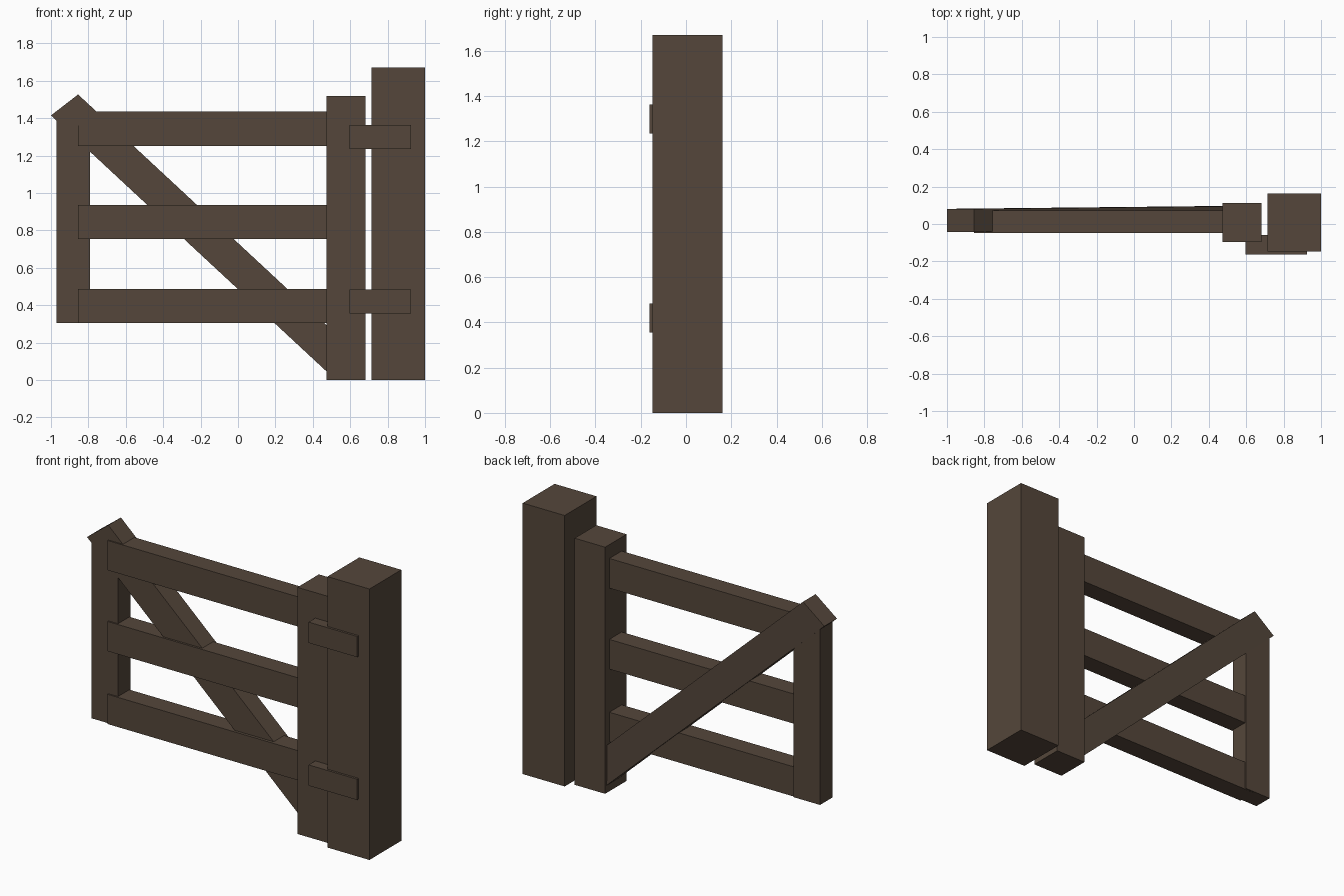
import bpy
import bmesh

cube = bpy.data.objects.get("Cube")
if cube:
    bpy.data.objects.remove(cube, do_unlink=True)

# One dark brown wood for the whole gate
wood = bpy.data.materials.new("dark_wood")
wood.use_nodes = True
colour = (0.09, 0.062, 0.043, 1)
wood.diffuse_color = colour
wood.node_tree.nodes["Principled BSDF"].inputs["Base Color"].default_value = colour


def beam(name, start, end):
    """Box-like timber between two matching four-cornered end loops."""
    bm = bmesh.new()
    a = [bm.verts.new(p) for p in start]
    b = [bm.verts.new(p) for p in end]
    bm.faces.new(a)
    bm.faces.new(b[::-1])
    for i in range(4):
        j = (i + 1) % 4
        bm.faces.new((a[i], b[i], b[j], a[j]))
    bmesh.ops.recalc_face_normals(bm, faces=bm.faces[:])
    mesh = bpy.data.meshes.new(name)
    bm.to_mesh(mesh)
    bm.free()
    mesh.materials.append(wood)
    obj = bpy.data.objects.new(name, mesh)
    bpy.context.collection.objects.link(obj)
    return obj


def box(name, x, y, z):
    """Axis-aligned timber from its three extents."""
    loops = [[(px, y[0], z[0]), (px, y[1], z[0]), (px, y[1], z[1]), (px, y[0], z[1])]
             for px in x]
    return beam(name, *loops)


# Uprights
box("fixed_post", (0.714, 1.0), (-0.148, 0.162), (0, 1.67))
box("hinge_stile", (0.473, 0.681), (-0.097, 0.112), (0, 1.52))
box("latch_stile", (-0.97, -0.79), (-0.04, 0.08), (0.305, 1.41))

# Horizontal rails
for label, low in (("bottom", 0.304), ("middle", 0.753), ("top", 1.252)):
    box(label + "_rail", (-0.855, 0.5), (-0.049, 0.071), (low, low + 0.183))

# Hinge plates
for label, low in (("lower", 0.355), ("upper", 1.235)):
    box(label + "_hinge", (0.595, 0.925), (-0.162, -0.06), (low, low + 0.128))


# Diagonal brace, leaning slightly back towards the hinge side
def brace_end(run):
    drop, lean = -0.929 * run, 0.0105 * run
    corners = ((-1.0, 1.415), (-0.855, 1.527))
    low, high = [(x + run, z + drop) for x, z in corners]
    front, back = -0.042 + lean, 0.081 + lean
    return [(low[0], front, low[1]), (low[0], back, low[1]),
            (high[0], back, high[1]), (high[0], front, high[1])]


beam("diagonal_brace", brace_end(0), brace_end(1.51))
